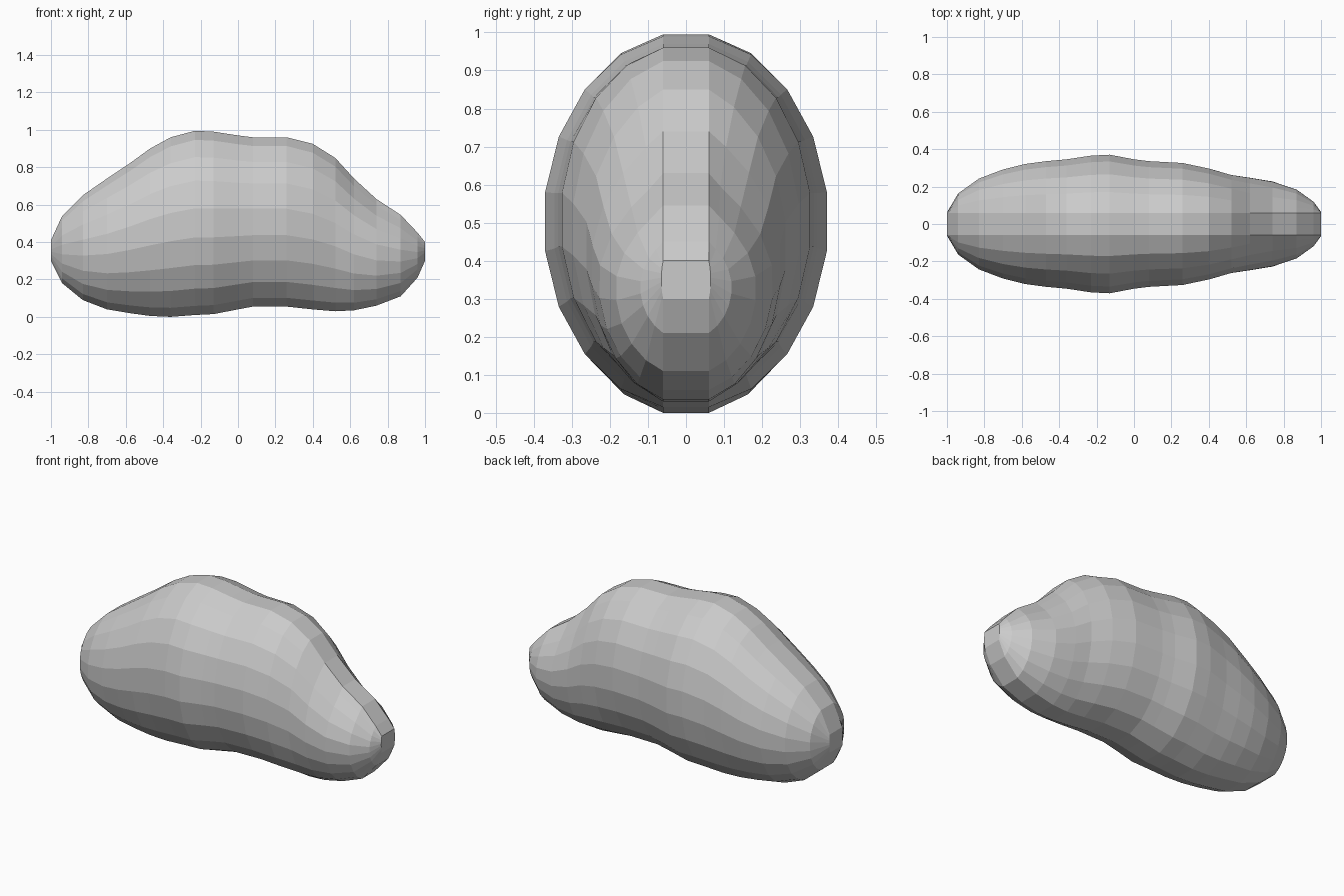
import bpy, bmesh
from math import asin, sin, cos, pi

if "Cube" in bpy.data.objects:
    bpy.data.objects.remove(bpy.data.objects["Cube"])

# Cross-sections along x: position, top, bottom, half depth, pinch of the upper flank
SECTIONS = [
    (-1.00, 0.41, 0.30, 0.062, 1.0),
    (-0.94, 0.54, 0.18, 0.165, 1.0),
    (-0.83, 0.65, 0.09, 0.245, 1.0),
    (-0.70, 0.74, 0.04, 0.295, 1.0),
    (-0.58, 0.82, 0.02, 0.325, 1.0),
    (-0.47, 0.90, 0.005, 0.34, 1.0),
    (-0.36, 0.96, 0.0, 0.35, 1.0),
    (-0.23, 0.995, 0.01, 0.37, 1.0),
    (-0.13, 0.99, 0.015, 0.375, 1.0),
    (0.00, 0.97, 0.04, 0.35, 1.0),
    (0.08, 0.96, 0.055, 0.34, 1.0),
    (0.26, 0.96, 0.055, 0.33, 1.0),
    (0.40, 0.925, 0.04, 0.30, 1.0),
    (0.52, 0.85, 0.03, 0.265, 1.1),
    (0.62, 0.74, 0.035, 0.25, 1.4),
    (0.74, 0.63, 0.06, 0.23, 1.7),
    (0.87, 0.545, 0.11, 0.185, 1.5),
    (0.96, 0.45, 0.21, 0.12, 1.2),
    (1.00, 0.40, 0.30, 0.065, 1.0),
]
STEPS = 9      # flank divisions between the two flat centre strips
STRIP = 0.06   # half width of the flat centre strip


def flank(top, bottom, w, pinch):
    """Right flank (y, z) from the top strip to the bottom strip."""
    mid, half = (top + bottom) / 2, (top - bottom) / 2
    a0 = asin(STRIP / w)
    pts = []
    for i in range(STEPS + 1):
        a = a0 + (pi - 2 * a0) * i / STEPS
        s = max(0.0, (sin(a) - sin(a0)) / (1 - sin(a0)))
        if cos(a) > 0:
            s **= pinch
        pts.append((STRIP + (w - STRIP) * s, mid + half * cos(a) / cos(a0)))
    return pts


# Boulder: bridge the mirrored rings and cap both ends
bm = bmesh.new()
rings = []
for x, top, bottom, w, pinch in SECTIONS:
    side = flank(top, bottom, w, pinch)
    loop = side + [(-y, z) for y, z in reversed(side)]
    rings.append([bm.verts.new((x, y, z)) for y, z in loop])
n = len(rings[0])
for a, b in zip(rings, rings[1:]):
    for i in range(n):
        j = (i + 1) % n
        bm.faces.new((a[i], a[j], b[j], b[i]))
bm.faces.new(rings[0])
bm.faces.new(rings[-1])
bmesh.ops.recalc_face_normals(bm, faces=bm.faces)
mesh = bpy.data.meshes.new("boulder")
bm.to_mesh(mesh)
bm.free()
bpy.context.collection.objects.link(bpy.data.objects.new("boulder", mesh))
